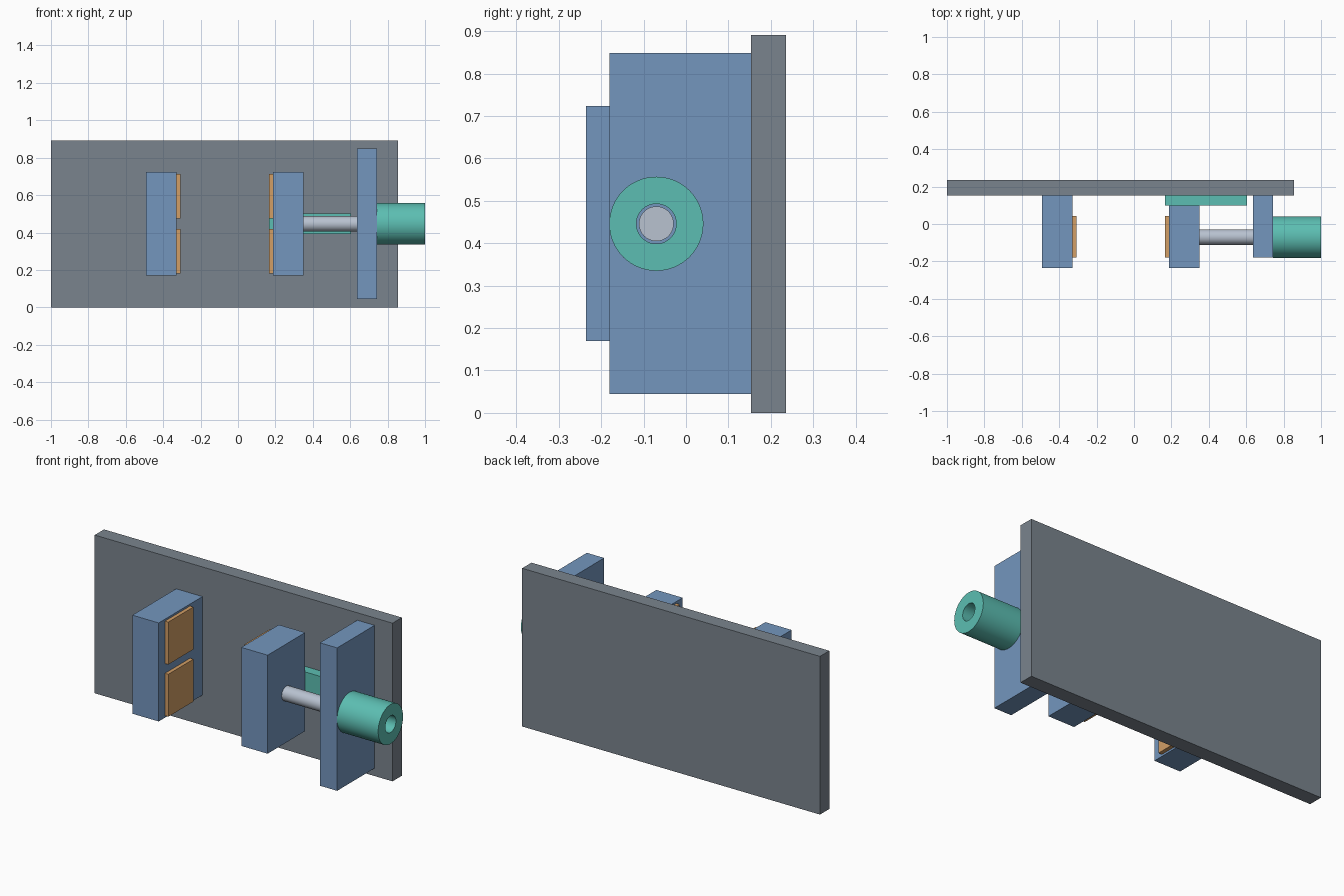
import bpy, bmesh, math

if "Cube" in bpy.data.objects:
    bpy.data.objects.remove(bpy.data.objects["Cube"])

def material(name, rgb):
    m = bpy.data.materials.new(name)
    m.diffuse_color = (*rgb, 1)
    m.use_nodes = True
    m.node_tree.nodes["Principled BSDF"].inputs["Base Color"].default_value = m.diffuse_color
    return m

SLATE = material("slate grey", (0.195, 0.231, 0.27))
BLUE = material("steel blue", (0.174, 0.305, 0.515))
TEAL = material("teal", (0.107, 0.515, 0.445))
ORANGE = material("pad orange", (0.645, 0.342, 0.133))
STEEL = material("bright steel", (0.479, 0.539, 0.631))

AXIS_Y, AXIS_Z = -0.07, 0.446   # screw axis


def box(name, x, y, z, mat):
    bm = bmesh.new()
    bmesh.ops.create_cube(bm, size=1)
    for v in bm.verts:
        v.co = [(r[0] + r[1]) / 2 + c * (r[1] - r[0]) for c, r in zip(v.co, (x, y, z))]
    me = bpy.data.meshes.new(name)
    bm.to_mesh(me)
    bm.free()
    me.materials.append(mat)
    ob = bpy.data.objects.new(name, me)
    bpy.context.collection.objects.link(ob)
    return ob


def rod(name, x0, x1, radius, mat):
    bpy.ops.mesh.primitive_cylinder_add(
        vertices=64, radius=radius, depth=x1 - x0,
        location=((x0 + x1) / 2, AXIS_Y, AXIS_Z), rotation=(0, math.pi / 2, 0))
    ob = bpy.context.object
    ob.name = name
    ob.data.materials.append(mat)
    bpy.ops.object.shade_smooth_by_angle(angle=math.radians(35))
    return ob


def cut(ob, cutter):
    mod = ob.modifiers.new("bore", 'BOOLEAN')
    mod.operation = 'DIFFERENCE'
    mod.solver = 'EXACT'
    mod.object = cutter
    bpy.context.view_layer.objects.active = ob
    bpy.ops.object.modifier_apply(modifier=mod.name)


# Mounting plate, jaws and guide rail
box("back_plate", (-1, 0.856), (0.153, 0.236), (0, 0.891), SLATE)
box("fixed_jaw", (-0.493, -0.329), (-0.236, 0.153), (0.169, 0.724), BLUE)
box("sliding_jaw", (0.186, 0.35), (-0.236, 0.098), (0.169, 0.724), BLUE)
box("guide_rail", (0.165, 0.605), (0.098, 0.153), (0.391, 0.502), TEAL)

# Grip pads, an upper and a lower one on each jaw
for side, x in (("fixed", (-0.329, -0.308)), ("sliding", (0.165, 0.186))):
    for level, z in (("lower", (0.18, 0.419)), ("upper", (0.474, 0.713))):
        box(f"{side}_{level}_pad", x, (-0.18, 0.043), z, ORANGE)

# Screw bracket and drive collar, bored along the screw axis
bracket = box("screw_bracket", (0.636, 0.744), (-0.18, 0.153), (0.044, 0.849), BLUE)
collar = rod("drive_collar", 0.744, 1.0, 0.111, TEAL)
cutter = rod("bore_cutter", 0.5, 1.1, 0.047, TEAL)
cut(bracket, cutter)
cut(collar, cutter)
cutter.data.materials[0] = TEAL
for ob in (bracket, collar):
    bpy.ops.object.select_all(action='DESELECT')
    ob.select_set(True)
    bpy.context.view_layer.objects.active = ob
    bpy.ops.object.shade_smooth_by_angle(angle=math.radians(35))
    # Keep the bore walls in the colour of their own part
    own = BLUE if ob is bracket else TEAL
    ob.data.materials.clear()
    ob.data.materials.append(own)
    for p in ob.data.polygons:
        p.material_index = 0
bpy.data.objects.remove(cutter, do_unlink=True)

# Screw
rod("screw_rod", 0.35, 0.744, 0.041, STEEL)
